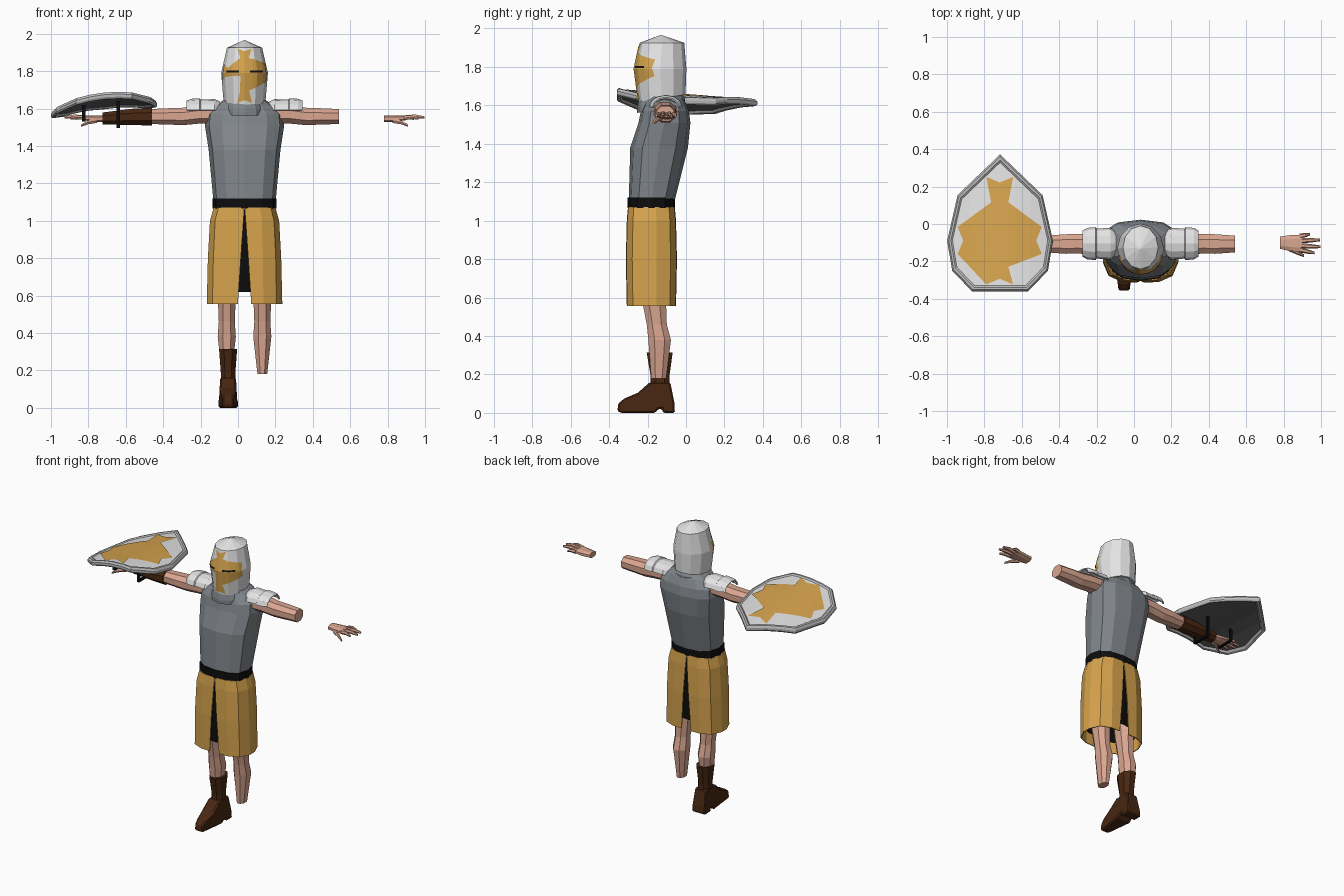
import bpy, bmesh, math
from mathutils import Vector
from mathutils.bvhtree import BVHTree

if "Cube" in bpy.data.objects:
    bpy.data.objects.remove(bpy.data.objects["Cube"])

CX = 0.035  # body centre line


def material(name, *rgb):
    m = bpy.data.materials.new(name)
    m.diffuse_color = (*rgb, 1)
    m.use_nodes = True
    m.node_tree.nodes["Principled BSDF"].inputs["Base Color"].default_value = m.diffuse_color
    return m


WHITE = material("white enamel", 0.77, 0.77, 0.78)
RIM = material("light steel", 0.50, 0.50, 0.51)
DARK = material("dark lining", 0.13, 0.13, 0.13)
MAIL = material("grey mail", 0.22, 0.24, 0.26)
GOLD = material("gold cloth", 0.68, 0.37, 0.075)
BLACK = material("black leather", 0.004, 0.004, 0.004)
BROWN = material("brown leather", 0.065, 0.02, 0.006)
SKIN = material("skin", 0.70, 0.38, 0.28)


def finish(name, bm, *mats, recalc=True, thick=0):
    if recalc:
        bmesh.ops.recalc_face_normals(bm, faces=bm.faces)
    me = bpy.data.meshes.new(name)
    bm.to_mesh(me)
    bm.free()
    ob = bpy.data.objects.new(name, me)
    bpy.context.collection.objects.link(ob)
    for m in mats:
        me.materials.append(m)
    if thick:
        mod = ob.modifiers.new("thickness", 'SOLIDIFY')
        mod.thickness = thick
    return ob


def skin_rows(bm, rows, closed=True, cap=True):
    vs = [[bm.verts.new(p) for p in r] for r in rows]
    n = len(vs[0])
    for a, b in zip(vs, vs[1:]):
        for i in range(n if closed else n - 1):
            j = (i + 1) % n
            bm.faces.new((a[i], a[j], b[j], b[i]))
    if cap:
        bm.faces.new(vs[0])
        bm.faces.new(vs[-1])


def loft(name, rings, mat, n=12, power=2.0, phase=0.0, fn=None, cap=True):
    """Rings of (a, b, height, radius a, radius b, tilt)."""
    rows = []
    for a, b, h, ra, rb, *tilt in rings:
        row = []
        for i in range(n):
            t = math.tau * (i + phase) / n
            c, s = math.cos(t), math.sin(t)
            da = ra * math.copysign(abs(c) ** (2 / power), c)
            db = rb * math.copysign(abs(s) ** (2 / power), s)
            p = (a + da, b + db, h + (tilt[0] * db if tilt else 0))
            row.append(fn(p) if fn else p)
        rows.append(row)
    bm = bmesh.new()
    skin_rows(bm, rows, cap=cap)
    return finish(name, bm, mat)


def along_x(s):
    return lambda p: (CX + s * p[2], p[0], p[1])


def box(bm, lo, hi):
    skin_rows(bm, [[(lo[0], lo[1], z), (hi[0], lo[1], z), (hi[0], hi[1], z), (lo[0], hi[1], z)]
                   for z in (lo[2], hi[2])])


def cross(cu, cv, w, e, right, up, left, down, notch):
    """Flared cross outline, arm by arm."""
    pts = []
    for k, L in enumerate((right, up, left, down)):
        c, s = [(1, 0), (0, 1), (-1, 0), (0, -1)][k]
        for a, t in ((w, -w), (L * .6, -w * 1.1), (L, -e), (L - notch, 0), (L, e), (L * .6, w * 1.1)):
            pts.append((cu + a * c - t * s, cv + a * s + t * c))
    return pts


def cut(bm, axis, values):
    no = Vector((axis == 0, axis == 1, axis == 2))
    for v in values:
        bmesh.ops.bisect_plane(bm, geom=bm.verts[:] + bm.edges[:] + bm.faces[:],
                               plane_co=no * v, plane_no=no, dist=1e-6)


def flat_polygon(pts):
    bm = bmesh.new()
    bm.faces.new([bm.verts.new((u, v, 0)) for u, v in pts])
    bmesh.ops.triangulate(bm, faces=bm.faces[:])
    return bm


# --- torso, collar, belt
loft("mail_shirt", [(CX, -.18, 1.09, .165, .118), (CX, -.14, 1.38, .192, .15),
                    (CX, -.112, 1.51, .212, .135), (CX, -.11, 1.57, .205, .125),
                    (CX, -.11, 1.62, .15, .105), (CX, -.12, 1.66, .09, .085)], MAIL, 12, 2.5)
loft("mail_collar", [(CX, -.13, 1.585, .125, .125, .2), (CX, -.13, 1.61, .125, .125, .2),
                     (CX, -.13, 1.66, .095, .11)], MAIL, 12)
loft("belt", [(CX, -.18, 1.065, .17, .124), (CX, -.18, 1.12, .17, .124)], BLACK, 12, 2.5)

# --- skirt in two halves with front and back slits, black underskirt inside
for s, side in ((1, "left"), (-1, "right")):
    rows = []
    for z, rx, ry, gap in ((1.07, .165, .122, .001), (1.0, .185, .128, .006),
                           (.8, .196, .133, .02), (.555, .202, .128, .036)):
        half = [(gap, -1), (rx * .5, -.98), (rx * .85, -.75), (rx, -.2),
                (rx, .2), (rx * .85, .75), (rx * .5, .98), (gap, 1)]
        rows.append([(CX + s * x, -.18 + y * ry, z) for x, y in half])
    if s < 0:
        rows = [r[::-1] for r in rows]
    bm = bmesh.new()
    skin_rows(bm, rows[::-1], closed=False, cap=False)
    finish("skirt_" + side, bm, GOLD, recalc=False, thick=.006)
loft("underskirt", [(CX, -.18, .62, .178, .114), (CX, -.18, .8, .176, .119),
                    (CX, -.18, 1.06, .15, .112)], BLACK, 12, 2.6, cap=False)

# --- legs, one boot
for s, side in ((1, "left"), (-1, "right")):
    x = CX + s * .095
    loft("leg_" + side, [(x, -.142, .18, .028, .042), (x, -.137, .38, .052, .063),
                         (x, -.152, .46, .046, .056), (x, -.168, .6, .052, .068),
                         (x, -.18, .9, .07, .09)], SKIN, 8, 2.2, .5)
bx = CX - .088
loft("boot_shaft", [(bx, -.135, .13, .042, .055), (bx, -.135, .19, .042, .052),
                    (bx, -.137, .315, .052, .073)], BROWN, 8, 2.2, .5)
profile = [(-.058, 0), (-.06, .05), (-.082, .16), (-.188, .16), (-.25, .105), (-.32, .075),
           (-.352, .05), (-.357, .01), (-.34, 0), (-.16, 0), (-.145, .02), (-.125, .022), (-.12, 0)]
bm = bmesh.new()
skin_rows(bm, [[(bx + k * (.03 if y < -.3 else .042 if z > .1 else .052), y, z) for y, z in profile]
               for k in (-1, 1)])
foot = finish("boot_foot", bm, BROWN)
bev = foot.modifiers.new("rounding", 'BEVEL')
bev.width, bev.segments = .008, 1

# --- arms, hands, shoulder plates
for s, side in ((1, "left"), (-1, "right")):
    fn = along_x(s)
    loft("arm_" + side, [(-.11, 1.57, .12, .065, .05), (-.107, 1.567, .25, .06, .052),
                         (-.106, 1.557, .335, .056, .05), (-.107, 1.558, .4, .056, .047),
                         (-.107, 1.557, .505, .048, .043)], SKIN, 8, 2.2, .5, fn)
    loft("palm_" + side, [(-.10, 1.545, .745, .035, .019), (-.102, 1.545, .80, .045, .018),
                          (-.104, 1.55, .865, .05, .013)], SKIN, 8, 2.5, .5, fn)
    fingers = [((.85, -.065, 1.55), (.905, -.055, 1.545)), ((.85, -.09, 1.551), (.96, -.085, 1.552)),
               ((.85, -.116, 1.551), (.962, -.122, 1.552)), ((.85, -.138, 1.549), (.93, -.155, 1.547)),
               ((.79, -.13, 1.535), (.875, -.17, 1.508))]
    for k, (a, b) in enumerate(fingers):
        rings = []
        for t, r in ((0, .014), (.55, .012), (1, .007)):
            p = Vector(a).lerp(Vector(b), t)
            rings.append((p.y, p.z + .006 * (t == .55), p.x, r, r))
        loft(("thumb_" if k == 4 else f"finger_{k + 1}_") + side, rings, SKIN, 6, fn=fn)
    rows = []
    for d, ry, rz in ((.13, .06, .045), (.16, .085, .058), (.235, .08, .056),
                      (.24, .088, .062), (.285, .084, .06), (.31, .07, .05)):
        rows.append([(CX + s * d, -.105 + ry * math.cos(t), 1.592 + rz * math.sin(t))
                     for t in [math.pi * i / 6 for i in range(7)]])
    bm = bmesh.new()
    skin_rows(bm, rows, closed=False, cap=False)
    finish("shoulder_plate_" + side, bm, WHITE, thick=.008)
loft("bracer", [(-.107, 1.557, .495, .056, .051), (-.105, 1.555, .6, .054, .047),
                (-.10, 1.547, .76, .04, .034)], BROWN, 8, 2.2, .5, along_x(-1))

# --- helmet
helmet = loft("helmet", [(CX, -.125, 1.637, .112, .122, .15), (CX, -.134, 1.79, .125, .136),
                         (CX, -.125, 1.925, .094, .116), (CX, -.13, 1.965, .004, .004)], WHITE, 12)
tree = BVHTree.FromPolygons([v.co[:] for v in helmet.data.vertices],
                            [p.vertices[:] for p in helmet.data.polygons])


def wrap_on_helmet(name, pts, mat, lift):
    bm = flat_polygon(pts)
    cut(bm, 0, [.125 * math.radians(a) for a in range(-80, 81, 10)])
    cut(bm, 1, (1.67, 1.72, 1.79, 1.85))
    for v in bm.verts:
        a = v.co.x / .125
        d = Vector((math.sin(a), -math.cos(a), 0))
        axis = Vector((CX, -.13, v.co.y))
        hit = tree.ray_cast(axis + d, -d)[0]
        v.co = (hit or axis + d * .12) + d * lift
    finish(name, bm, mat, recalc=False)


wrap_on_helmet("helmet_cross", cross(0, 1.795, .021, .043, .162, .125, .162, .165, .014), GOLD, .003)
for s, side in ((1, "left"), (-1, "right")):
    u = sorted((s * .026, s * .105))
    wrap_on_helmet("eye_slit_" + side, [(u[0], 1.793), (u[1], 1.793), (u[1], 1.804), (u[0], 1.804)],
                   BLACK, .005)

# --- shield: flat rings, sliced and then bent
SX, SY = -.716, -.06
CUTS = [SX + d for d in (-.24, -.16, -.08, 0, .08, .16, .24)]


def bend(bm):
    cut(bm, 0, CUTS)
    for v in bm.verts:
        u = v.co.x - SX
        v.co.z += 1.665 + .103 * u - .69 * u * u - .075 * (v.co.y + .08)


half = [(0, .372), (.227, .155), (.283, -.09), (.256, -.25), (.15, -.36)]
outline = half + [(-x, y) for x, y in half[:0:-1]]
layers = [(.90, -.026), (.93, -.036), (.98, -.036), (1, -.026), (1, -.012), (.97, 0), (.93, 0), (.90, -.008)]
bm = bmesh.new()
skin_rows(bm, [[(SX + x * k, SY + (y - SY) * k, z) for x, y in outline] for k, z in layers])
bmesh.ops.recalc_face_normals(bm, faces=bm.faces)
for f in bm.faces:
    if len(f.verts) > 4:
        f.material_index = 1 if f.normal.z > 0 else 2
bend(bm)
finish("shield", bm, RIM, WHITE, DARK)
bm = flat_polygon(cross(SX - .002, -.088, .042, .072, .225, .34, .225, .235, .03))
for v in bm.verts:
    v.co.z = -.004
bend(bm)
finish("shield_cross", bm, GOLD, recalc=False)

# --- shield straps looping under the forearm and hand
for x, low, top, name in ((-.64, 1.497, 1.64, "forearm_strap"), (-.825, 1.53, 1.62, "grip_strap")):
    bm = bmesh.new()
    for y in (-.175, -.05):
        box(bm, (x - .009, y, low), (x + .009, y + .012, top))
    box(bm, (x - .009, -.175, low), (x + .009, -.038, low + .012))
    finish(name, bm, BLACK)
